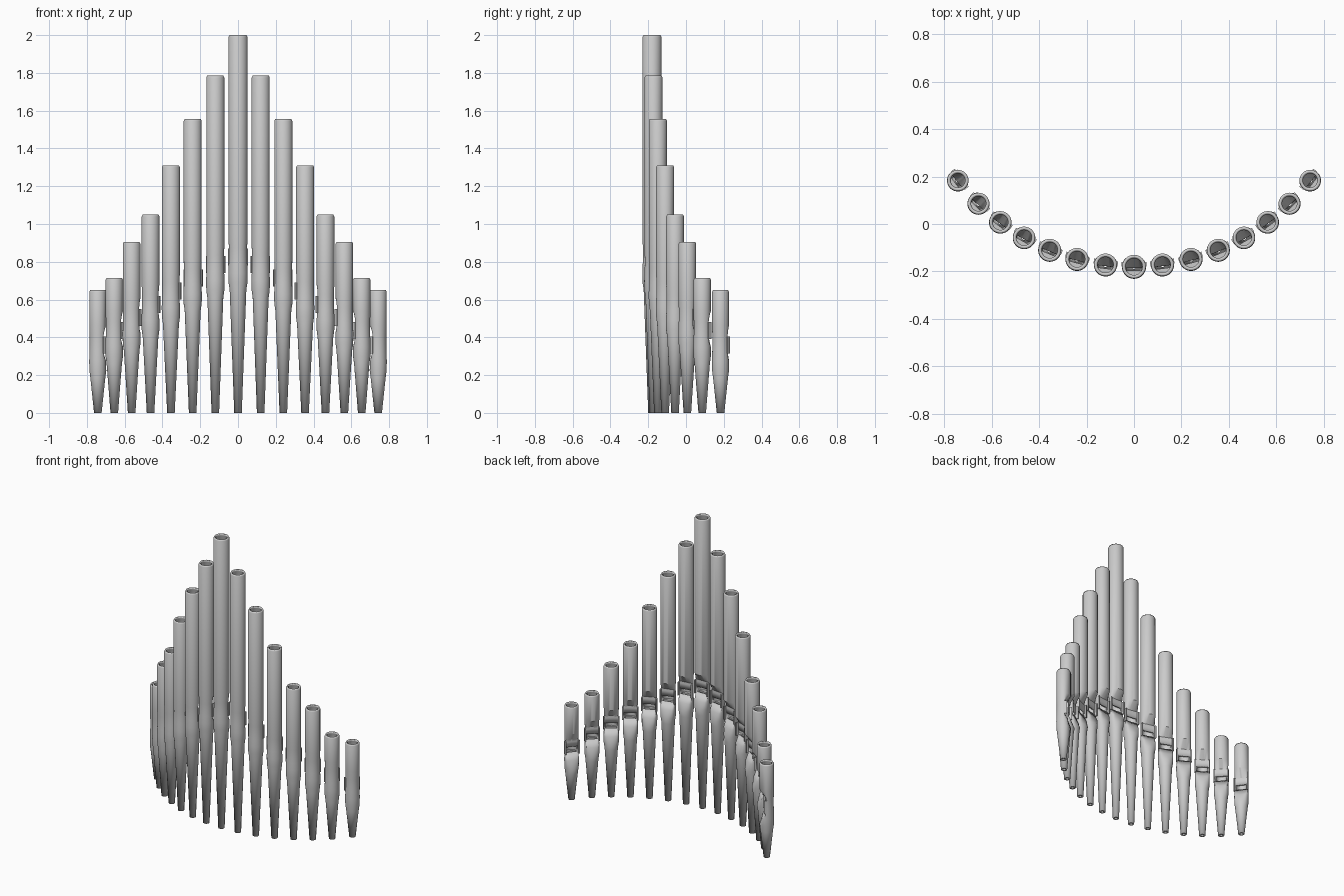
import bpy, bmesh, math
from mathutils import Matrix

if "Cube" in bpy.data.objects:
    bpy.data.objects.remove(bpy.data.objects["Cube"])

N = 32
ARC = 0.94           # radius of the arc the pipes stand on
CY = 0.76            # arc centre in y

# distance from centre, height, foot height, radius (centre to end)
PIPES = [
    (0.0, 2.0, 0.79, 0.050), (0.12, 1.785, 0.75, 0.048),
    (0.24, 1.555, 0.68, 0.048), (0.355, 1.31, 0.61, 0.048),
    (0.463, 1.05, 0.54, 0.047), (0.563, 0.905, 0.47, 0.047),
    (0.655, 0.715, 0.40, 0.046), (0.742, 0.65, 0.325, 0.045)]


def add_object(name, bm, place):
    me = bpy.data.meshes.new(name)
    bm.to_mesh(me)
    bm.free()
    ob = bpy.data.objects.new(name, me)
    ob.matrix_world = place
    bpy.context.collection.objects.link(ob)
    bpy.ops.object.select_all(action='DESELECT')
    bpy.context.view_layer.objects.active = ob
    ob.select_set(True)
    bpy.ops.object.shade_smooth_by_angle(angle=math.radians(35))
    return ob


def pipe_body(name, h, f, r, place):
    flat = 0.12 * r
    # z, radius, how far the mouth side may reach
    rings = [(0, 0.02, 1), (f - 0.14, r * 0.88, 1), (f - 0.10, r, r),
             (f - 0.05, r * 1.02, 0.6 * r), (f, r * 0.98, flat),
             (f + 0.035, r * 0.96, flat), (f + 0.07, r * 0.96, flat),
             (f + 0.085, r * 0.97, flat), (f + 0.14, r, r),
             (h - 0.01, r, 1), (h, r - 0.005, 1)]
    bm = bmesh.new()
    grid = []
    for z, rad, limit in rings:
        row = []
        for j in range(N):
            a = 2 * math.pi * j / N
            row.append(bm.verts.new((rad * math.cos(a),
                                     min(rad * math.sin(a), limit), z)))
        grid.append(row)
    for i in range(len(rings) - 1):
        for j in range(N):
            # open slot of the mouth
            if i == 4 and math.sin(2 * math.pi * (j + 0.5) / N) > 0.45:
                continue
            k = (j + 1) % N
            bm.faces.new((grid[i][j], grid[i][k], grid[i + 1][k], grid[i + 1][j]))
    ob = add_object(name, bm, place)
    mod = ob.modifiers.new("wall", 'SOLIDIFY')
    mod.thickness = 0.011
    mod.offset = -1


def languid(name, f, r, place):
    # plate inside the pipe that leaves a narrow slit at the mouth
    bm = bmesh.new()
    ri, cut = r - 0.008, -0.015
    a0 = math.asin(cut / ri)
    pts = [math.pi - a0 + (math.pi + 2 * a0) * i / 16 for i in range(17)]
    face = bm.faces.new([bm.verts.new((ri * math.cos(a), ri * math.sin(a), f - 0.01))
                         for a in pts])
    out = bmesh.ops.extrude_face_region(bm, geom=[face])
    top = [v for v in out['geom'] if isinstance(v, bmesh.types.BMVert)]
    bmesh.ops.translate(bm, verts=top, vec=(0, 0, 0.01))
    bmesh.ops.recalc_face_normals(bm, faces=bm.faces[:])
    add_object(name, bm, place)


def ears(name, f, r, place):
    # small cheeks either side of the mouth
    bm = bmesh.new()
    for s in (-1, 1):
        bmesh.ops.create_cube(bm, size=1, matrix=Matrix.Translation(
            (s * (r - 0.001), 0.010, f + 0.035)) @ Matrix.Diagonal((0.008, 0.02, 0.09, 1)))
    add_object(name, bm, place)


for x, h, f, r in PIPES:
    for s in ((1,) if x == 0 else (-1, 1)):
        t = math.asin(s * x / ARC)
        place = Matrix.Translation((s * x, CY - ARC * math.cos(t), 0)) @ Matrix.Rotation(t, 4, 'Z')
        pipe_body("pipe", h, f, r, place)
        languid("pipe_languid", f, r, place)
        ears("pipe_ears", f, r, place)
